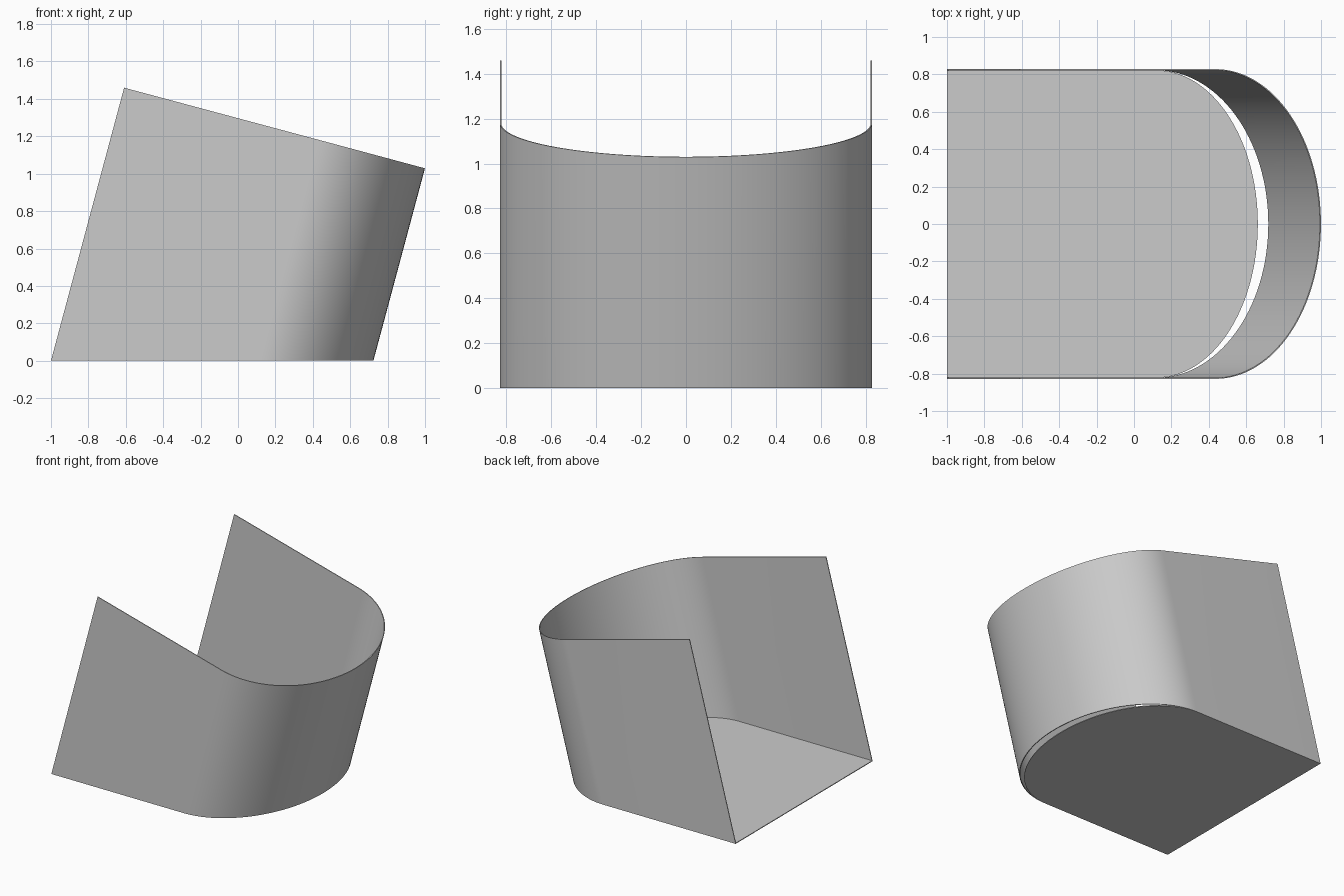
import bpy, bmesh, math

cube = bpy.data.objects.get("Cube")
if cube:
    bpy.data.objects.remove(cube)

LEAN = math.tan(math.radians(15))
BACK, BEND, HALF, THICK = -1.0, 0.12, 0.828, 0.006
STEPS = 64

grey = bpy.data.materials.new("plain_grey")
grey.use_nodes = True
colour = (0.6, 0.6, 0.6, 1)
grey.diffuse_color = colour
grey.node_tree.nodes["Principled BSDF"].inputs["Base Color"].default_value = colour


def u_outline(tip, half):
    """Open U: straight sides joined by half an ellipse bulging to +x."""
    points = [(BACK, -half)]
    for i in range(STEPS + 1):
        a = math.pi * (i / STEPS - 0.5)
        points.append((BEND + (tip - BEND) * math.cos(a), half * math.sin(a)))
    return points + [(BACK, half)]


def rim_point(x, y):
    """Follow the lean up to the rim plane, square to the lean."""
    z = (1.46 - LEAN * (x + 0.61)) / (1 + LEAN * LEAN)
    return (x + LEAN * z, y, z)


def finish(name, bm):
    bmesh.ops.recalc_face_normals(bm, faces=bm.faces)
    mesh = bpy.data.meshes.new(name)
    bm.to_mesh(mesh)
    bm.free()
    mesh.materials.append(grey)
    obj = bpy.data.objects.new(name, mesh)
    bpy.context.collection.objects.link(obj)
    bpy.ops.object.select_all(action='DESELECT')
    obj.select_set(True)
    bpy.context.view_layer.objects.active = obj
    bpy.ops.object.shade_smooth_by_angle(angle=math.radians(30))


# Leaning curved wall, a thin shell with a slanted rim
bm = bmesh.new()
outer = u_outline(0.724, HALF)
inner = u_outline(0.724 - THICK, HALF - THICK)
rings = []
for (ox, oy), (ix, iy) in zip(outer, inner):
    rings.append([bm.verts.new(p) for p in (
        (ox, oy, 0), rim_point(ox, oy), rim_point(ix, iy), (ix, iy, 0))])
for a, b in zip(rings, rings[1:]):
    for i in range(4):
        j = (i + 1) % 4
        bm.faces.new((a[i], a[j], b[j], b[i]))
bm.faces.new(rings[0])
bm.faces.new(rings[-1])
finish("curved_wall", bm)

# Flat floor, falling short of the wall at the round end
bm = bmesh.new()
base = bm.faces.new([bm.verts.new((x, y, 0)) for x, y in u_outline(0.662, HALF - THICK)])
top = bmesh.ops.extrude_face_region(bm, geom=[base])
bmesh.ops.translate(bm, vec=(0, 0, THICK),
                    verts=[v for v in top["geom"] if isinstance(v, bmesh.types.BMVert)])
finish("floor", bm)
